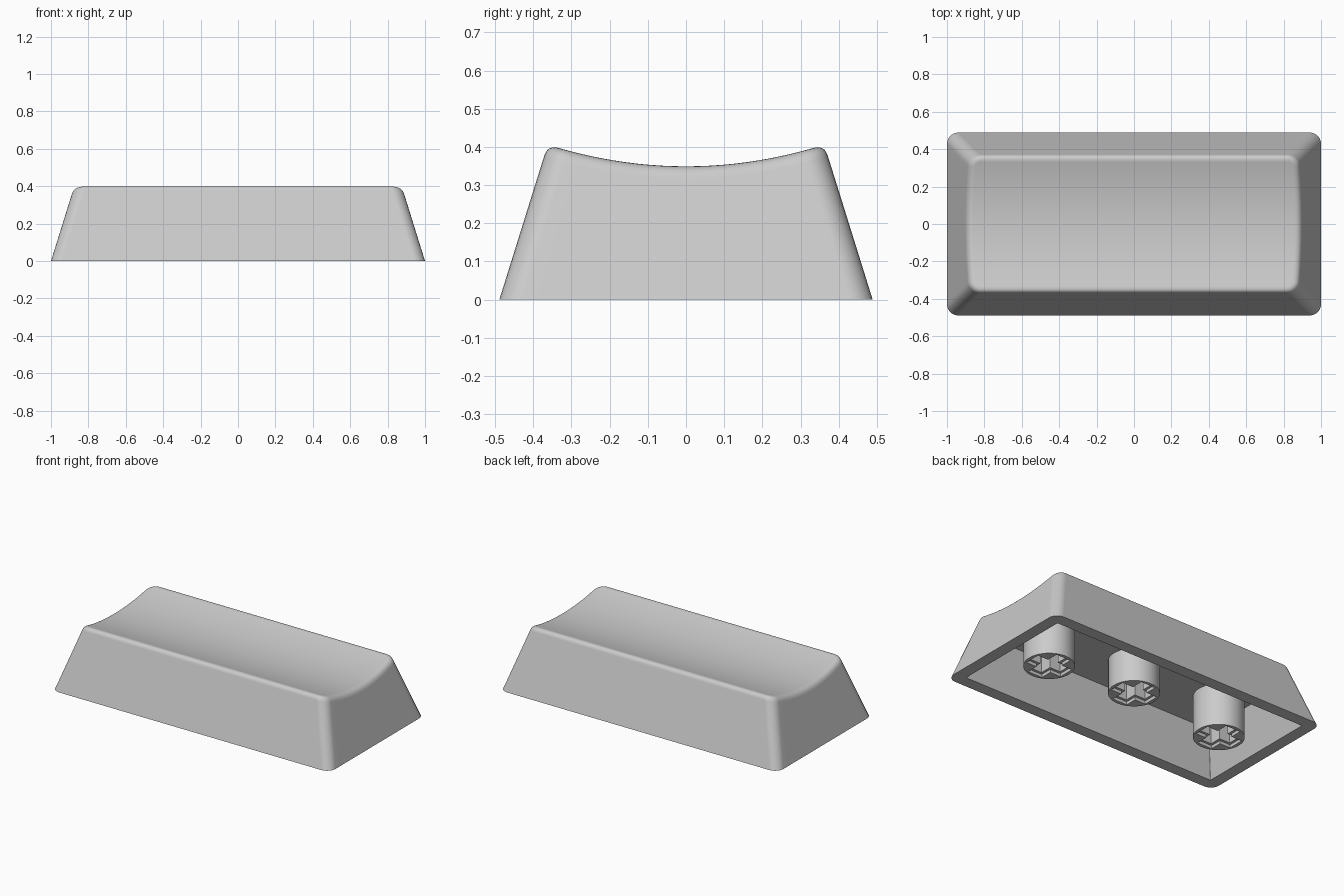
import bpy, bmesh, math

if "Cube" in bpy.data.objects:
    bpy.data.objects.remove(bpy.data.objects["Cube"])

plastic = bpy.data.materials.new("grey plastic")
plastic.diffuse_color = (0.6, 0.6, 0.6, 1)
plastic.use_nodes = True
plastic.node_tree.nodes["Principled BSDF"].inputs["Base Color"].default_value = plastic.diffuse_color

HX, HY = 1.0, 0.489      # half width and half depth at the base
SLOPE = 0.312            # inward lean of the walls
FILLET = 0.032           # softened rim
WALL = 0.078             # shell thickness


def dish(y):
    """Height of the scooped top."""
    return 0.349 + 0.05 * (y / 0.34) ** 2


def finish(bm, name):
    bmesh.ops.recalc_face_normals(bm, faces=bm.faces)
    mesh = bpy.data.meshes.new(name)
    bm.to_mesh(mesh)
    bm.free()
    mesh.materials.append(plastic)
    obj = bpy.data.objects.new(name, mesh)
    bpy.context.collection.objects.link(obj)
    bpy.context.view_layer.objects.active = obj
    obj.select_set(True)
    bpy.ops.object.shade_smooth_by_angle(angle=math.radians(30))
    obj.select_set(False)
    return obj


def half_template(arc=6, side=20):
    """Right half of a rounded rectangle: (centre y factor, outward direction)."""
    pts = []
    for i in range(arc + 1):
        a = math.radians(-90 + 90 * i / arc)
        pts.append((-1, math.cos(a), math.sin(a)))
    pts += [(-1 + 2 * i / side, 1, 0) for i in range(1, side)]
    return pts + [(-f, c, -s) for f, c, s in pts[arc::-1]]


def ring(bm, inset, radius, shrink=0.0, z=None, drop=0.0):
    """Ring of vertices; without z it follows the dish, lowered by drop."""
    pts = []
    for f, c, s in half_template():
        h = z if z is not None else 0.35
        for _ in range(8):
            lean = inset + SLOPE * h
            x = HX - lean - radius + (radius - shrink) * c
            y = f * (HY - lean - radius) + (radius - shrink) * s
            if z is None:
                h = dish(y) - drop
        pts.append((x, y, h))
    pts += [(-x, y, h) for x, y, h in reversed(pts)]
    return [bm.verts.new(p) for p in pts]


# Hollow cap: cavity wall, base rim, outer wall, rounded rim, scooped top
bm = bmesh.new()
rings = [ring(bm, WALL, 0.004, z=0.27),
         ring(bm, WALL, 0.004, z=0.0),
         ring(bm, 0.0, 0.06, z=0.0)]
for i in range(7):
    t = i / 6
    rings.append(ring(bm, 0.0, 0.06, shrink=FILLET * t * t,
                      drop=FILLET * (1 - t) ** 2))
n = len(rings[0])
for lower, upper in zip(rings, rings[1:]):
    for i in range(n):
        j = (i + 1) % n
        bm.faces.new((lower[i], lower[j], upper[j], upper[i]))
bm.faces.new(rings[0])
top = rings[-1]
for i in range(n // 2 - 1):
    bm.faces.new((top[i], top[i + 1], top[n - 2 - i], top[n - 1 - i]))
cap = finish(bm, "cap_shell")
cap.modifiers.new("even_shading", 'WEIGHTED_NORMAL').keep_sharp = True


def loop_edges(bm, pts, z):
    vs = [bm.verts.new((x, y, z)) for x, y in pts]
    return [bm.edges.new((vs[i], vs[(i + 1) % len(vs)])) for i in range(len(vs))]


def raise_wall(bm, edges, height):
    """Extrude a loop upward and return the new loop."""
    geom = bmesh.ops.extrude_edge_only(bm, edges=edges)["geom"]
    verts = [g for g in geom if isinstance(g, bmesh.types.BMVert)]
    bmesh.ops.translate(bm, verts=verts, vec=(0, 0, height))
    return [g for g in geom if isinstance(g, bmesh.types.BMEdge)]


def cross_points(x, w, l):
    """Plus-shaped outline with half arm width w and arm length l."""
    pts = []
    for k in range(4):
        c, s = round(math.cos(k * math.pi / 2)), round(math.sin(k * math.pi / 2))
        for px, py in ((l, -w), (l, w), (w, w)):
            pts.append((x + c * px - s * py, s * px + c * py))
    return pts


def stem(name, x, z0):
    """Round post with a stepped cross-shaped socket."""
    bm = bmesh.new()
    circle = [(x + 0.15 * math.cos(math.tau * i / 40),
               0.15 * math.sin(math.tau * i / 40)) for i in range(40)]
    outer = loop_edges(bm, circle, z0)
    mouth = loop_edges(bm, cross_points(x, 0.052, 0.128), z0)
    bmesh.ops.triangle_fill(bm, edges=outer + mouth, use_beauty=True)
    raise_wall(bm, outer, 0.28 - z0)
    step = raise_wall(bm, mouth, 0.02)
    slot = loop_edges(bm, cross_points(x, 0.036, 0.112), z0 + 0.02)
    bmesh.ops.triangle_fill(bm, edges=step + slot, use_beauty=True)
    floor = raise_wall(bm, slot, 0.25 - z0)
    bmesh.ops.triangle_fill(bm, edges=floor, use_beauty=True)
    finish(bm, name)


# Three posts under the cap, the middle one set higher
stem("left_stem", -0.64, 0.0)
stem("middle_stem", 0.0, 0.055)
stem("right_stem", 0.64, 0.0)
